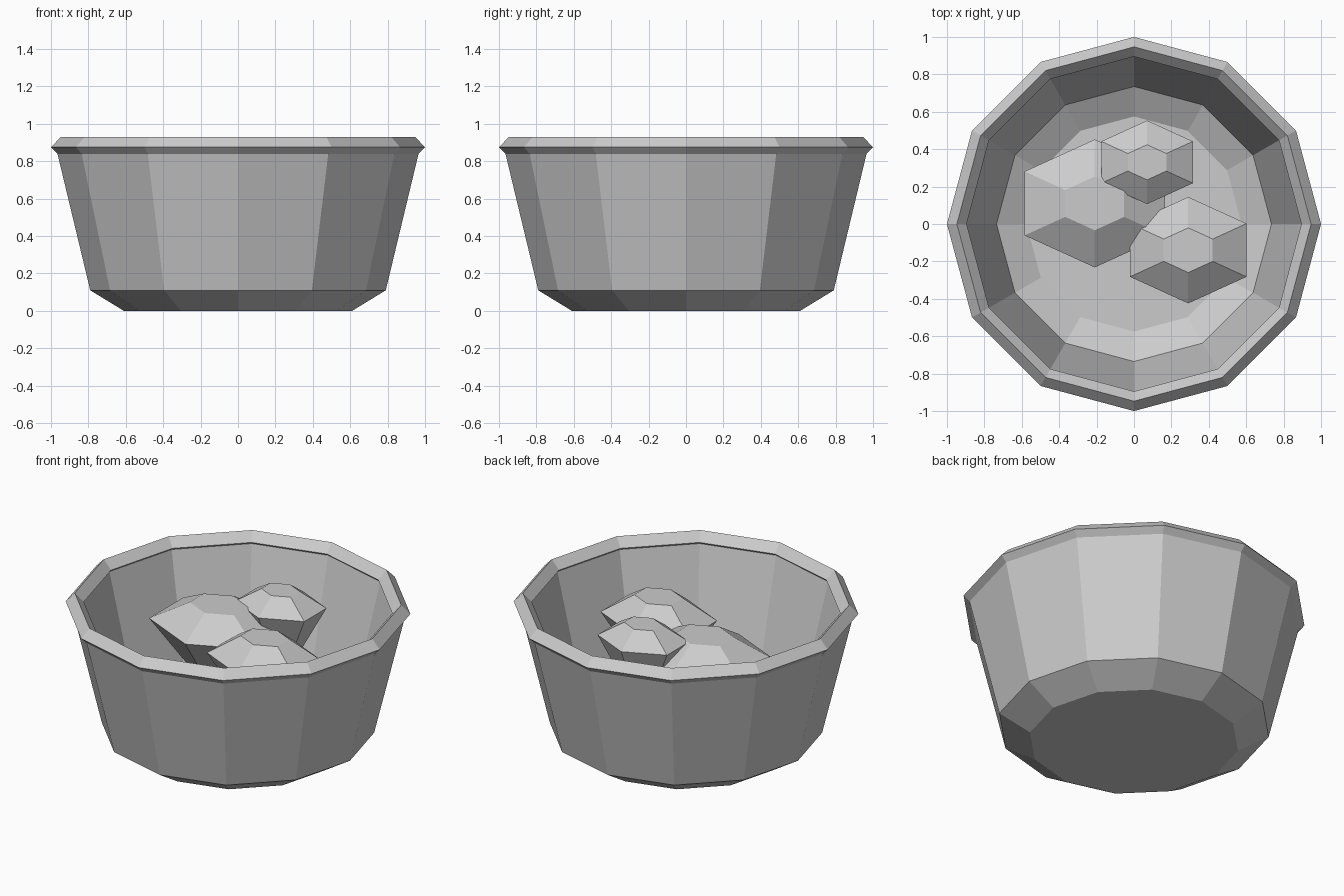
import bpy, bmesh
from math import sin, cos, pi

old = bpy.data.objects.get("Cube")
if old:
    bpy.data.objects.remove(old, do_unlink=True)

GREY = (0.6, 0.6, 0.6, 1)
stone = bpy.data.materials.new("plain grey")
stone.use_nodes = True
stone.diffuse_color = GREY
stone.node_tree.nodes["Principled BSDF"].inputs["Base Color"].default_value = GREY


def lathe(name, profile, sides, phase=0, closed=False, squash=1, centre=(0, 0)):
    """Turn a (radius, height) profile into a flat-faced solid; cap it or close it as a ring."""
    bm = bmesh.new()
    rings = []
    for r, z in profile:
        angles = [phase + 2 * pi * i / sides for i in range(sides)]
        rings.append([bm.verts.new((centre[0] + r * cos(a),
                                    centre[1] + r * squash * sin(a), z)) for a in angles])
    pairs = list(zip(rings, rings[1:]))
    if closed:
        pairs.append((rings[-1], rings[0]))
    else:
        bm.faces.new(rings[0])
        bm.faces.new(rings[-1])
    for low, high in pairs:
        for i in range(sides):
            j = (i + 1) % sides
            bm.faces.new((low[i], low[j], high[j], high[i]))
    bmesh.ops.recalc_face_normals(bm, faces=bm.faces)
    mesh = bpy.data.meshes.new(name)
    bm.to_mesh(mesh)
    bm.free()
    mesh.materials.append(stone)
    obj = bpy.data.objects.new(name, mesh)
    bpy.context.collection.objects.link(obj)
    return obj


# Thick-walled bowl: outside from the base up, then inside down to the floor
lathe("bowl", [(0.61, 0), (0.79, 0.11), (0.97, 0.86),
               (0.91, 0.875), (0.735, 0.15), (0.575, 0.06)], 12)

# Diamond-section rim around the mouth
lathe("rim", [(1.0, 0.875), (0.947, 0.93), (0.895, 0.875), (0.947, 0.82)], 12, closed=True)

# Six-sided faceted lumps: centre, radius, widest height, top height
lumps = {
    "left_lump": ((-0.21, 0.11), 0.433, 0.675, 0.797),
    "back_lump": ((0.07, 0.33), 0.283, 0.787, 0.88),
    "front_lump": ((0.29, -0.14), 0.36, 0.69, 0.815),
}
for name, (centre, r, mid, top) in lumps.items():
    lathe(name, [(r * 0.42, mid - 0.29), (r, mid), (r * 0.42, top)], 6,
          phase=pi / 2, squash=0.79, centre=centre)
